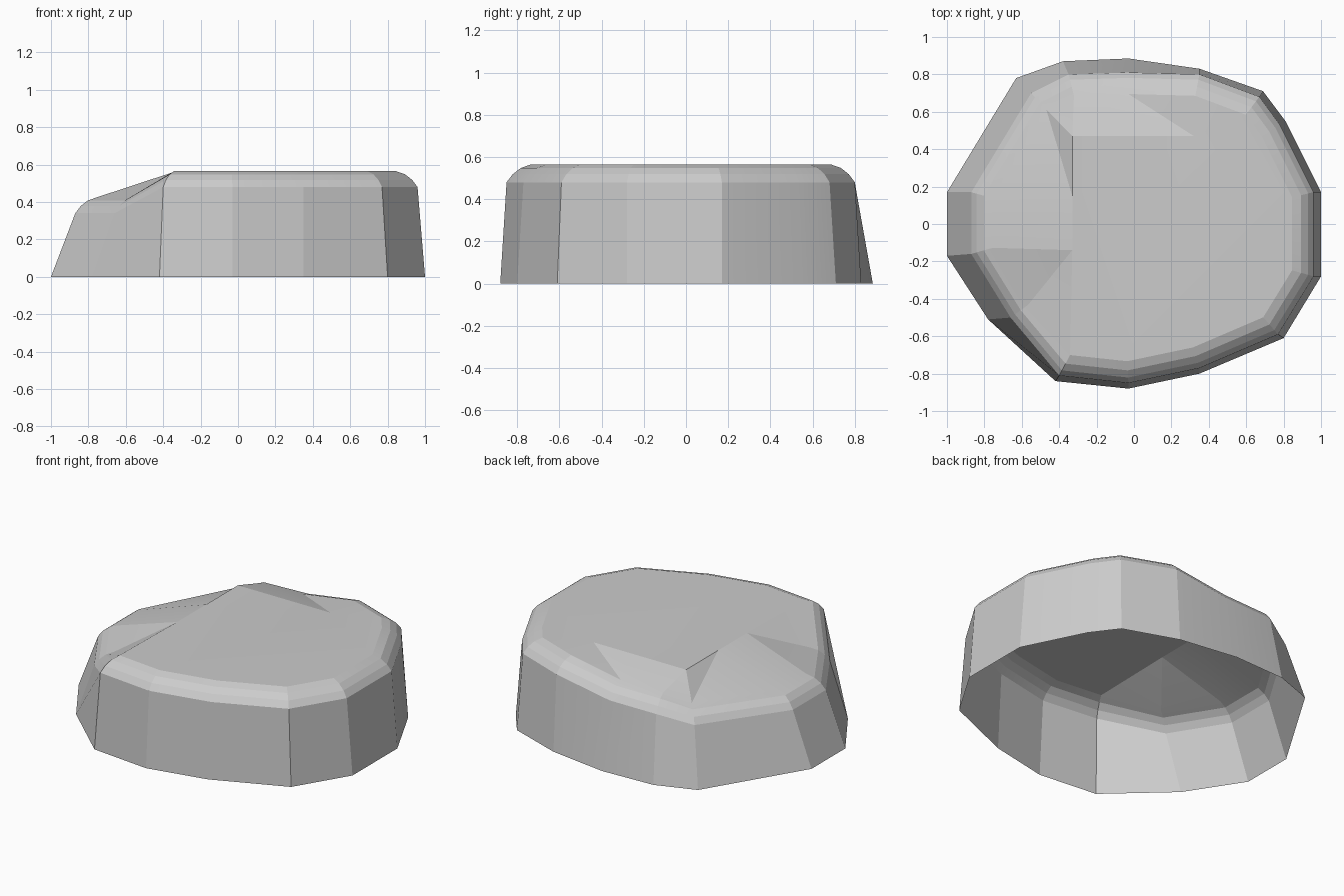
import bpy, bmesh, math
from mathutils import Vector

if "Cube" in bpy.data.objects:
    bpy.data.objects.remove(bpy.data.objects["Cube"])

# Outlines, counter-clockwise seen from above: (base x, base y, rim x, rim y, rim z)
OUTLINE = [
    (1.0, .17, .96, .17, .48), (.81, .55, .78, .53, .48), (.69, .71, .67, .68, .48),
    (.35, .83, .35, .80, .48), (-.03, .885, -.03, .81, .42), (-.38, .87, -.35, .80, .415),
    (-.63, .78, -.55, .70, .36), (-1.0, .17, -.87, .17, .34), (-1.0, -.17, -.87, -.16, .34),
    (-.78, -.51, -.66, -.50, .34), (-.42, -.84, -.40, -.81, .48), (-.03, -.88, -.03, -.85, .48),
    (.35, -.80, .35, -.77, .48), (.80, -.61, .77, -.59, .48), (1.0, -.28, .96, -.28, .48)]
N = len(OUTLINE)
INSET, RISE = .115, .085

base = [Vector((p[0], p[1], 0)) for p in OUTLINE]
rim = [Vector(p[2:]) for p in OUTLINE]


def inset_ring(u, w):
    """Mitred inset of the rim: fraction u of the inset, fraction w of the rise."""
    ring = []
    for i in range(N):
        a, b, c = (rim[(i + k) % N].to_2d() for k in (-1, 0, 1))
        d1, d2 = (b - a).normalized(), (c - b).normalized()
        n = Vector((-d1.y - d2.y, d1.x + d2.x))
        p = b + n * INSET * u / (1 + d1.dot(d2))
        ring.append(Vector((p.x, p.y, rim[i].z + RISE * w)))
    return ring


# Wall and rounded shoulder, open underneath
rings = [base, rim, inset_ring(.25, .45), inset_ring(.58, .8), inset_ring(1, 1)]
bm = bmesh.new()
loops = [[bm.verts.new(p) for p in ring] for ring in rings]
for lo, hi in zip(loops, loops[1:]):
    for i in range(N):
        j = (i + 1) % N
        bm.faces.new((lo[i], lo[j], hi[j], hi[i]))

# Flat plateau with slopes falling to the back and left edges
t = loops[-1]
a, b, c, d = [bm.verts.new((x, y, .565))
              for x, y in ((.32, .47), (-.33, .47), (-.33, .15), (-.33, -.14))]
caps = [t[10:] + t[:4] + [a, b, c, d],
        [a, t[3], t[4]], [a, t[4], t[5], b],
        [b, t[5], t[6]], [b, t[6], c], [c, t[6], t[7]],
        [c, t[7], t[8], d], [d, t[8], t[9]], [d, t[9], t[10]]]
for face in caps:
    bm.faces.new(face)

mesh = bpy.data.meshes.new("flat_rock")
bm.to_mesh(mesh)
bm.free()
rock = bpy.data.objects.new("flat_rock", mesh)
bpy.context.collection.objects.link(rock)
bpy.context.view_layer.objects.active = rock
rock.select_set(True)
bpy.ops.object.shade_smooth_by_angle(angle=math.radians(10))
